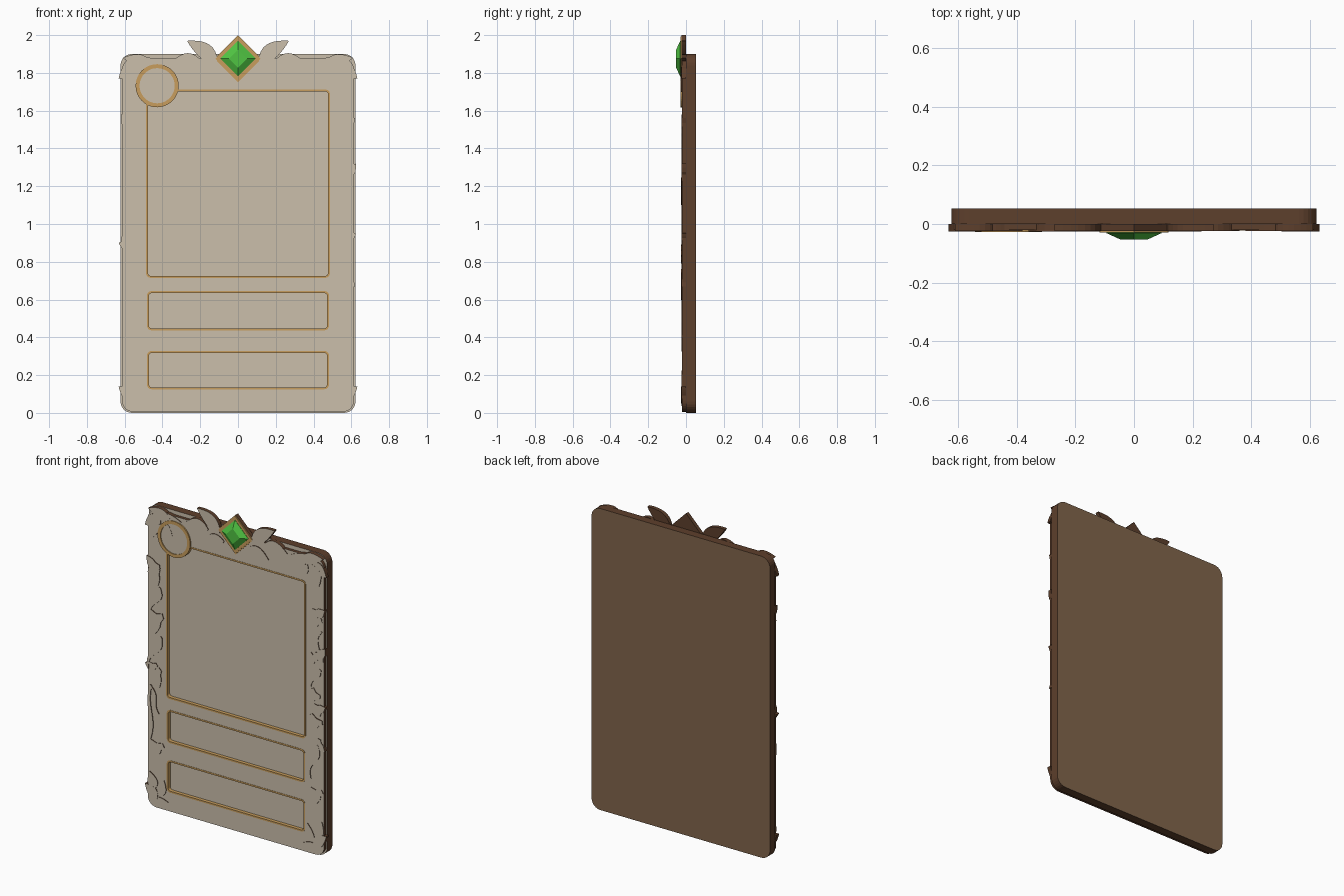
import bpy
import bmesh
from math import sin, cos, pi
from mathutils import Matrix, Vector

default_cube = bpy.data.objects.get("Cube")
if default_cube:
    bpy.data.objects.remove(default_cube, do_unlink=True)


def make_material(name, red, green, blue):
    material = bpy.data.materials.new(name)
    material.use_nodes = True
    colour = (red, green, blue, 1)
    material.diffuse_color = colour
    shader = next(n for n in material.node_tree.nodes if n.type == "BSDF_PRINCIPLED")
    shader.inputs["Base Color"].default_value = colour
    shader.inputs["Roughness"].default_value = 0.7
    return material


parchment = make_material("parchment", 0.60, 0.52, 0.41)
dark_wood = make_material("dark wood", 0.11, 0.05, 0.025)
back_wood = make_material("back wood", 0.22, 0.13, 0.07)
gold = make_material("gold", 0.58, 0.34, 0.11)
emerald = make_material("emerald", 0.08, 0.55, 0.055)


# Flat outlines with optional holes, filled and given thickness along y
def plate(name, loops, front, back, face=parchment, side=dark_wood, rear=dark_wood):
    curve = bpy.data.curves.new(name + " outline", "CURVE")
    curve.dimensions = "2D"
    curve.fill_mode = "BOTH"
    curve.extrude = (back - front) / 2
    for loop in loops:
        spline = curve.splines.new("POLY")
        spline.points.add(len(loop) - 1)
        for point, (x, z) in zip(spline.points, loop):
            point.co = (x, z, 0, 1)
        spline.use_cyclic_u = True
    helper = bpy.data.objects.new(name + " helper", curve)
    bpy.context.collection.objects.link(helper)
    graph = bpy.context.evaluated_depsgraph_get()
    mesh = bpy.data.meshes.new_from_object(helper.evaluated_get(graph))
    bpy.data.objects.remove(helper, do_unlink=True)
    bpy.data.curves.remove(curve)

    mesh.materials.clear()
    for material in (face, side, rear):
        mesh.materials.append(material)
    mesh.transform(Matrix.Translation((0, (front + back) / 2, 0)) @ Matrix.Rotation(pi / 2, 4, "X"))
    bm = bmesh.new()
    bm.from_mesh(mesh)
    bmesh.ops.remove_doubles(bm, verts=bm.verts, dist=0.00001)
    bmesh.ops.recalc_face_normals(bm, faces=bm.faces)
    bm.normal_update()
    for f in bm.faces:
        f.smooth = False
        f.material_index = 0 if f.normal.y < -0.5 else 2 if f.normal.y > 0.5 else 1
    bm.to_mesh(mesh)
    bm.free()
    mesh.name = name
    obj = bpy.data.objects.new(name, mesh)
    bpy.context.collection.objects.link(obj)
    return obj


def rounded(half, low, high, radius, steps=6):
    loop = []
    corners = ((1, high, -1), (-1, high, -1), (-1, low, 1), (1, low, 1))
    for quarter, (sx, z, inward) in enumerate(corners):
        for i in range(steps + 1):
            a = (quarter + i / steps) * pi / 2
            loop.append((sx * (half - radius) + radius * cos(a), z + inward * radius + radius * sin(a)))
    return loop


def ring(x, z, radius, sides):
    return [(x + radius * cos(2 * pi * i / sides), z + radius * sin(2 * pi * i / sides)) for i in range(sides)]


# Relief ornament outlines, each placed between a base and a tip
def along(base, tip, shape):
    base, tip = Vector(base), Vector(tip)
    u = tip - base
    v = Vector((-u.y, u.x)).normalized()
    return [tuple(base + u * t + v * w) for t, w in shape]


def leaf(base, tip, width, steps=9):
    ts = [i / steps for i in range(steps + 1)]
    def half(sign):
        return [(t, width * (sign * sin(pi * t ** 0.8) ** 0.9 * 0.5 + 0.15 * sin(pi * t))) for t in ts[1:-1]]
    return along(base, tip, [(0, 0)] + half(1) + [(1, 0)] + half(-1)[::-1])


def ivy(base, tip, width):
    half = [(0.05, 0.75), (0.25, 1), (0.45, 0.65), (0.65, 0.6), (0.85, 0.3)]
    upper = [(t, w * width / 2) for t, w in half]
    return along(base, tip, [(0.15, 0)] + upper + [(1, 0)] + [(t, -w) for t, w in upper[::-1]])


def vine(base, tip, sway, thick=0.022, steps=20):
    ts = [i / steps for i in range(steps + 1)]
    def edge(sign):
        return [(t, sway * sin(2 * pi * t) + sign * thick * (0.25 + 0.25 * sin(pi * t))) for t in ts]
    return along(base, tip, edge(1) + edge(-1)[::-1])


relief_count = 0


def relief(name, outline):
    global relief_count
    relief_count += 1
    plate(name, [outline], -0.024 - 0.0002 * (relief_count % 7), 0)


def mirrored(outline):
    return [(-x, z) for x, z in outline]


# Backing board and the pierced front frame
windows = {"picture": (0.487, 0.715, 1.712),
           "upper_text": (0.482, 0.437, 0.645),
           "lower_text": (0.482, 0.125, 0.328)}
plate("backing_board", [rounded(0.622, 0, 1.9, 0.06)], 0, 0.052, rear=back_wood)
holes = [rounded(h, low, high, 0.025) for h, low, high in windows.values()]
plate("front_frame", [rounded(0.615, 0.006, 1.875, 0.06)] + holes, -0.02, 0)

# Gold trim lining each window
for title, (h, low, high) in windows.items():
    t = 0.01
    plate(title + "_trim", [rounded(h, low, high, 0.025), rounded(h - t, low + t, high - t, 0.017)],
          -0.022, 0, gold, gold, gold)

# Round medallion over the picture corner
plate("medallion_disc", [ring(-0.428, 1.732, 0.1, 48)], -0.023, 0)
plate("medallion_ring", [ring(-0.428, 1.732, 0.114, 48), ring(-0.428, 1.732, 0.093, 48)],
      -0.028, -0.002, gold, gold, gold)

# Crown and corner leaves, same on both sides
paired = {
    "crown_tall_leaf": leaf((0.11, 1.85), (0.27, 1.97), 0.085),
    "crown_side_leaf": leaf((0.19, 1.855), (0.36, 1.85), 0.08),
    "crown_low_leaf": leaf((0.08, 1.81), (0.23, 1.775), 0.07),
    "top_corner_inner_leaf": leaf((0.52, 1.87), (0.38, 1.85), 0.05),
    "top_corner_leaf": leaf((0.45, 1.83), (0.61, 1.88), 0.07),
    "top_corner_outer_leaf": leaf((0.52, 1.83), (0.632, 1.77), 0.075),
    "top_corner_drop_leaf": leaf((0.53, 1.83), (0.58, 1.70), 0.065),
    "top_corner_small_leaf": leaf((0.5, 1.82), (0.44, 1.74), 0.05),
    "bottom_corner_tall_leaf": leaf((0.58, 0.11), (0.6, 0.225), 0.07),
    "bottom_corner_outer_leaf": leaf((0.55, 0.05), (0.632, 0.14), 0.07),
    "bottom_corner_inner_leaf": leaf((0.54, 0.08), (0.5, 0.19), 0.055),
    "bottom_corner_small_leaf": leaf((0.56, 0.065), (0.47, 0.06), 0.04),
}
for title, outline in paired.items():
    relief("left_" + title, outline)
    relief("right_" + title, mirrored(outline))

# Climbing ivy on the right border
for outline in (ivy((-0.55, 1.49), (-0.62, 1.58), 0.09), ivy((-0.58, 1.52), (-0.54, 1.41), 0.09),
                ivy((-0.55, 1.25), (-0.56, 1.10), 0.10), ivy((-0.55, 0.87), (-0.632, 0.90), 0.08),
                ivy((-0.57, 0.89), (-0.53, 0.77), 0.09), ivy((-0.55, 0.43), (-0.56, 0.325), 0.11)):
    relief("right_ivy_leaf", outline)
for outline in (vine((-0.53, 1.40), (-0.59, 1.20), 0.022), vine((-0.52, 1.09), (-0.61, 0.87), 0.02),
                vine((-0.59, 0.77), (-0.6, 0.42), -0.012), vine((-0.59, 0.76), (-0.54, 0.6), 0.01)):
    relief("right_vine", outline)

# Climbing ivy on the left border
for outline in (ivy((0.54, 1.50), (0.62, 1.56), 0.09), ivy((0.57, 1.52), (0.53, 1.42), 0.09),
                ivy((0.56, 1.23), (0.625, 1.32), 0.08), ivy((0.55, 1.27), (0.51, 1.18), 0.07),
                ivy((0.57, 1.04), (0.51, 0.96), 0.08), ivy((0.55, 0.91), (0.625, 0.95), 0.08),
                ivy((0.57, 0.88), (0.53, 0.79), 0.10), ivy((0.55, 0.72), (0.62, 0.67), 0.08),
                ivy((0.56, 0.43), (0.56, 0.325), 0.10)):
    relief("left_ivy_leaf", outline)
for outline in (vine((0.6, 1.42), (0.54, 1.22), -0.02), vine((0.59, 1.18), (0.52, 1.06), 0.01),
                vine((0.57, 0.7), (0.52, 0.48), 0.02)):
    relief("left_vine", outline)

# Diamond mount and faceted gem
gem_z = 1.875
plate("gem_mount", [ring(0, gem_z, 0.125, 4)], -0.024, 0, gold)
plate("gem_mount_rim", [ring(0, gem_z, 0.118, 4), ring(0, gem_z, 0.09, 4)], -0.029, -0.02, gold, gold, gold)

bm = bmesh.new()
levels = [[bm.verts.new((x, y, z)) for x, z in ring(0, gem_z, radius, 4)]
          for radius, y in ((0.094, -0.02), (0.094, -0.031), (0.048, -0.052))]
bm.faces.new(levels[0])
bm.faces.new(levels[-1])
for lower, upper in zip(levels, levels[1:]):
    for i in range(4):
        j = (i + 1) % 4
        bm.faces.new((lower[i], lower[j], upper[j], upper[i]))
bmesh.ops.recalc_face_normals(bm, faces=bm.faces)
gem_mesh = bpy.data.meshes.new("gem")
bm.to_mesh(gem_mesh)
bm.free()
gem_mesh.materials.append(emerald)
bpy.context.collection.objects.link(bpy.data.objects.new("gem", gem_mesh))
